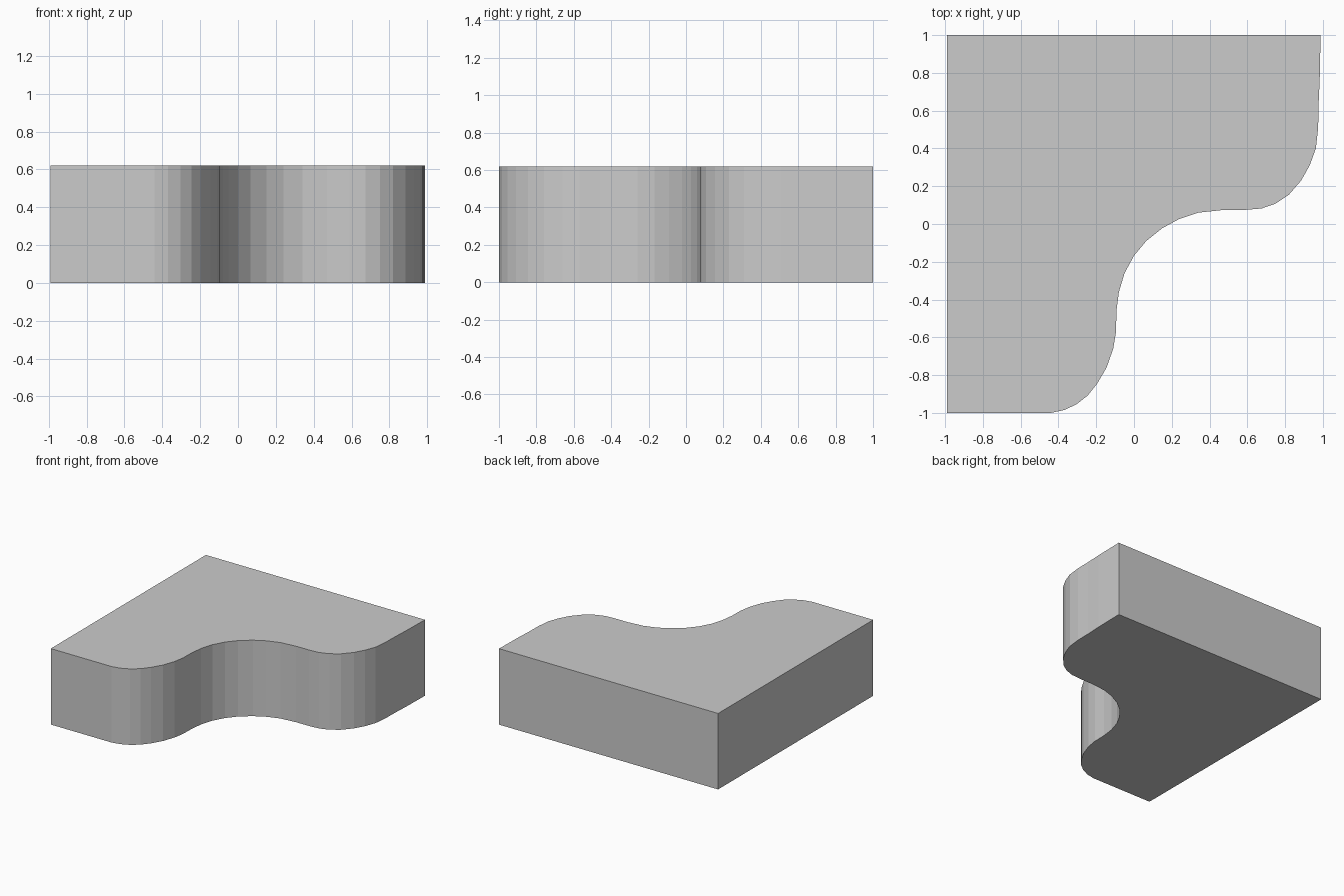
import bpy, bmesh

if "Cube" in bpy.data.objects:
    bpy.data.objects.remove(bpy.data.objects["Cube"])

HEIGHT = 0.62

# Plan outline: three straight sides closed by a wavy front-right edge
corners = [(-0.99, -1.0), (-0.99, 1.0), (0.988, 1.0)]
wave = [(0.983, 0.76), (0.977, 0.63), (0.975, 0.51), (0.963, 0.40),
        (0.93, 0.31), (0.885, 0.23), (0.82, 0.155), (0.75, 0.108),
        (0.675, 0.082), (0.59, 0.075), (0.47, 0.074), (0.34, 0.06),
        (0.24, 0.027), (0.15, -0.022), (0.065, -0.09), (0.0, -0.168),
        (-0.05, -0.26), (-0.08, -0.36), (-0.093, -0.46), (-0.095, -0.57),
        (-0.11, -0.66), (-0.145, -0.76), (-0.195, -0.845), (-0.245, -0.908),
        (-0.305, -0.955), (-0.37, -0.985), (-0.44, -1.0)]

# Extrude the outline into a solid slab
bm = bmesh.new()
base = bm.faces.new([bm.verts.new((x, y, 0)) for x, y in corners + wave])
extruded = bmesh.ops.extrude_face_region(bm, geom=[base], use_keep_orig=True)
top = [v for v in extruded["geom"] if isinstance(v, bmesh.types.BMVert)]
bmesh.ops.translate(bm, verts=top, vec=(0, 0, HEIGHT))
bmesh.ops.recalc_face_normals(bm, faces=bm.faces)

mesh = bpy.data.meshes.new("curved_corner_slab")
bm.to_mesh(mesh)
bm.free()
slab = bpy.data.objects.new("curved_corner_slab", mesh)
bpy.context.collection.objects.link(slab)
